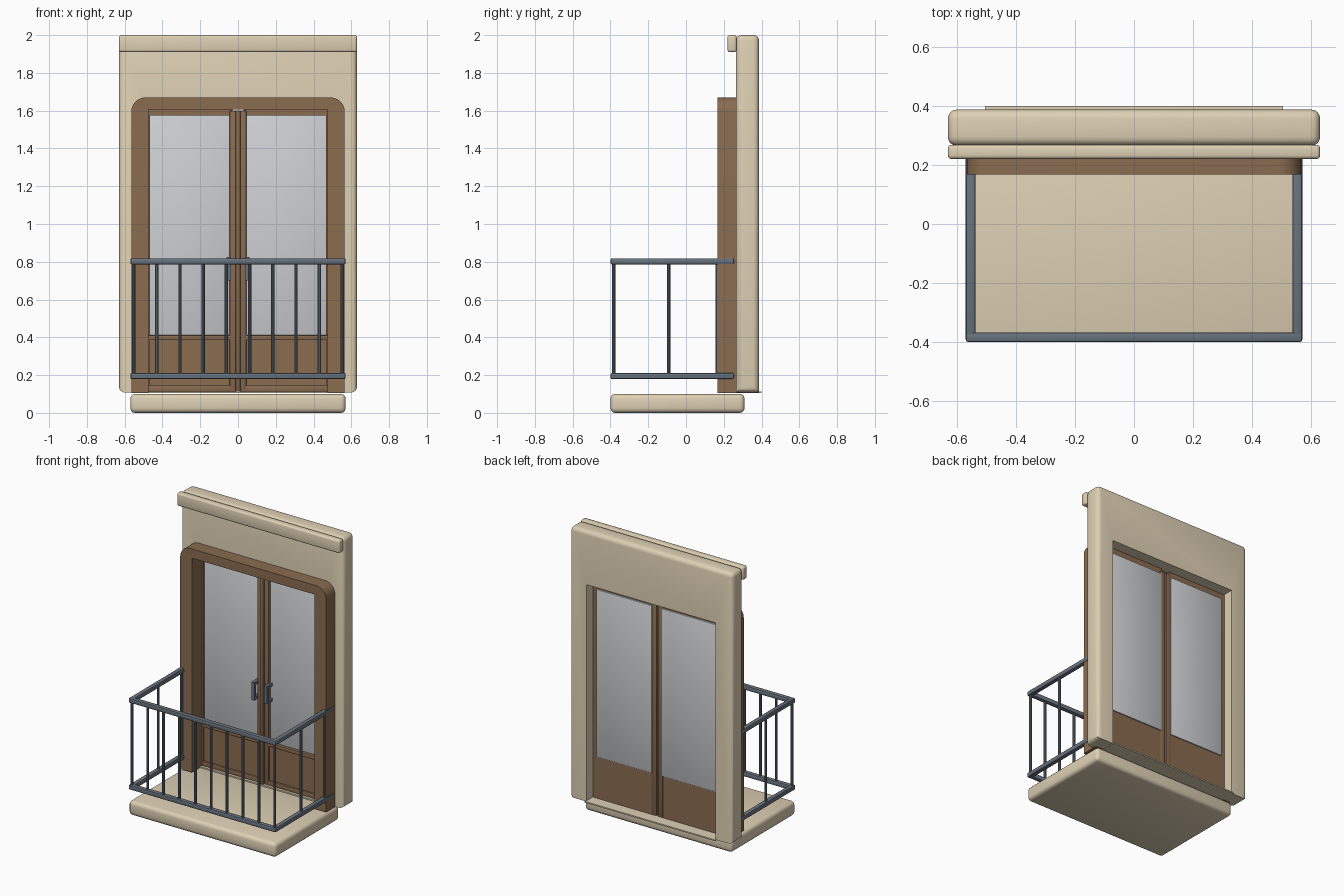
import bpy, bmesh, math

if "Cube" in bpy.data.objects:
    bpy.data.objects.remove(bpy.data.objects["Cube"])


def material(name, rgb):
    m = bpy.data.materials.new(name)
    lin = [((c / 255 + 0.055) / 1.055) ** 2.4 for c in rgb]
    m.diffuse_color = (*lin, 1)
    m.use_nodes = True
    m.node_tree.nodes["Principled BSDF"].inputs["Base Color"].default_value = m.diffuse_color
    return m


BEIGE = material("beige_plaster", (222, 208, 180))
BROWN = material("brown_wood", (138, 108, 80))
GLASS = material("pale_grey_glass", (206, 208, 211))
METAL = material("blue_grey_metal", (104, 115, 126))


def finish(bm, name, mat, smooth=True):
    bmesh.ops.recalc_face_normals(bm, faces=bm.faces)
    me = bpy.data.meshes.new(name)
    bm.to_mesh(me)
    bm.free()
    ob = bpy.data.objects.new(name, me)
    bpy.context.collection.objects.link(ob)
    me.materials.append(mat)
    if smooth:
        bpy.ops.object.select_all(action='DESELECT')
        ob.select_set(True)
        bpy.context.view_layer.objects.active = ob
        bpy.ops.object.shade_smooth_by_angle(angle=math.radians(35))
    return ob


def add_box(bm, lo, hi):
    verts = bmesh.ops.create_cube(bm, size=1)["verts"]
    for v in verts:
        for i in range(3):
            v.co[i] = (lo[i] + hi[i]) / 2 + v.co[i] * (hi[i] - lo[i])


def box(name, lo, hi, mat, bevel=0, segs=3):
    bm = bmesh.new()
    add_box(bm, lo, hi)
    if bevel:
        bmesh.ops.bevel(bm, geom=bm.edges[:], offset=bevel, segments=segs,
                        profile=0.5, affect='EDGES')
    return finish(bm, name, mat)


def extrude_profile(pts, y0, y1):
    """Extrude an x-z outline from y0 to y1."""
    bm = bmesh.new()
    face = bm.faces.new([bm.verts.new((x, y0, z)) for x, z in pts])
    res = bmesh.ops.extrude_face_region(bm, geom=[face])
    for g in res["geom"]:
        if isinstance(g, bmesh.types.BMVert):
            g.co.y = y1
    return bm


def arch(w, top, iw, itop, bottom, r=0, n=6):
    """Upside-down U outline with optional rounded outer corners."""
    half = [(iw, itop), (iw, bottom), (w, bottom)]
    if r:
        half += [(w - r + r * math.cos(a), top - r + r * math.sin(a))
                 for a in (math.pi / 2 * i / n for i in range(n + 1))]
    else:
        half.append((w, top))
    return half + [(-x, z) for x, z in reversed(half)]


# Floor slab, cornice and threshold
box("floor_slab", (-0.57, -0.4, 0), (0.57, 0.31, 0.1), BEIGE, 0.025)
box("cornice", (-0.63, 0.22, 1.91), (0.63, 0.268, 2.0), BEIGE, 0.012)
box("threshold", (-0.505, 0.26, 0.104), (0.505, 0.4, 0.113), BEIGE)

# Wall with door opening, outer edges rounded
bm = extrude_profile(arch(0.63, 2.0, 0.5, 1.625, 0.108), 0.265, 0.387)
outer = [e for e in bm.edges if all(abs(v.co.x) > 0.62 for v in e.verts)]
bmesh.ops.bevel(bm, geom=outer, offset=0.03, segments=4, profile=0.5,
                affect='EDGES')
finish(bm, "wall", BEIGE)

# Projecting door surround
finish(extrude_profile(arch(0.565, 1.67, 0.475, 1.605, 0.106, 0.075), 0.168, 0.29),
       "door_surround", BROWN)

# Door leaves, mirrored left and right
for side, s in (("left", -1), ("right", 1)):
    def span(a, b):
        return min(s * a, s * b), max(s * a, s * b)

    def leaf_part(name, xa, xb, y0, y1, z0, z1, mat, bevel=0):
        x0, x1 = span(xa, xb)
        return box(f"{side}_{name}", (x0, y0, z0), (x1, y1, z1), mat, bevel, 2)

    leaf_part("outer_stile", 0.465, 0.5, 0.28, 0.315, 0.113, 1.62, BROWN)
    leaf_part("meeting_stile", 0.004, 0.044, 0.275, 0.32, 0.113, 1.6, BROWN, 0.004)
    leaf_part("top_rail", 0.03, 0.48, 0.28, 0.315, 1.575, 1.62, BROWN)
    leaf_part("kick_panel", 0.03, 0.48, 0.288, 0.318, 0.113, 0.41, BROWN)
    leaf_part("panel_top_moulding", 0.04, 0.475, 0.275, 0.3, 0.385, 0.412, BROWN, 0.004)
    leaf_part("panel_bottom_moulding", 0.04, 0.475, 0.275, 0.3, 0.113, 0.145, BROWN, 0.004)
    leaf_part("glass_pane", 0.04, 0.468, 0.295, 0.326, 0.405, 1.578, GLASS, 0.004)
    # Pull handle
    bm = bmesh.new()
    x0, x1 = span(0.036, 0.06)
    add_box(bm, (x0, 0.235, 0.70), (x1, 0.25, 0.825))
    for z in (0.70, 0.805):
        add_box(bm, (x0, 0.25, z), (x1, 0.297, z + 0.02))
    finish(bm, f"{side}_handle", METAL)

box("meeting_strip", (-0.012, 0.262, 0.113), (0.012, 0.29, 1.6), BROWN, 0.004, 2)

# Balcony rails
RX, RY, H = 0.553, -0.383, 0.0165
for name, z in (("bottom", 0.195), ("top", 0.802)):
    box(f"{name}_front_rail", (-RX - H, RY - H, z - H), (RX + H, RY + H, z + H),
        METAL, 0.008, 2)
    for side, s in (("left", -1), ("right", 1)):
        box(f"{name}_{side}_rail", (s * RX - H, RY - H, z - H),
            (s * RX + H, 0.255, z + H), METAL, 0.008, 2)

# Balusters
spots = [(-RX + 2 * RX * i / 9, RY) for i in range(10)]
spots += [(s * RX, y) for s in (-1, 1) for y in (-0.092, 0.165)]
bm = bmesh.new()
for x, y in spots:
    verts = bmesh.ops.create_cone(bm, cap_ends=True, segments=10, radius1=0.0095,
                                  radius2=0.0095, depth=0.607)["verts"]
    bmesh.ops.translate(bm, verts=verts, vec=(x, y, 0.4985))
finish(bm, "balusters", METAL)
